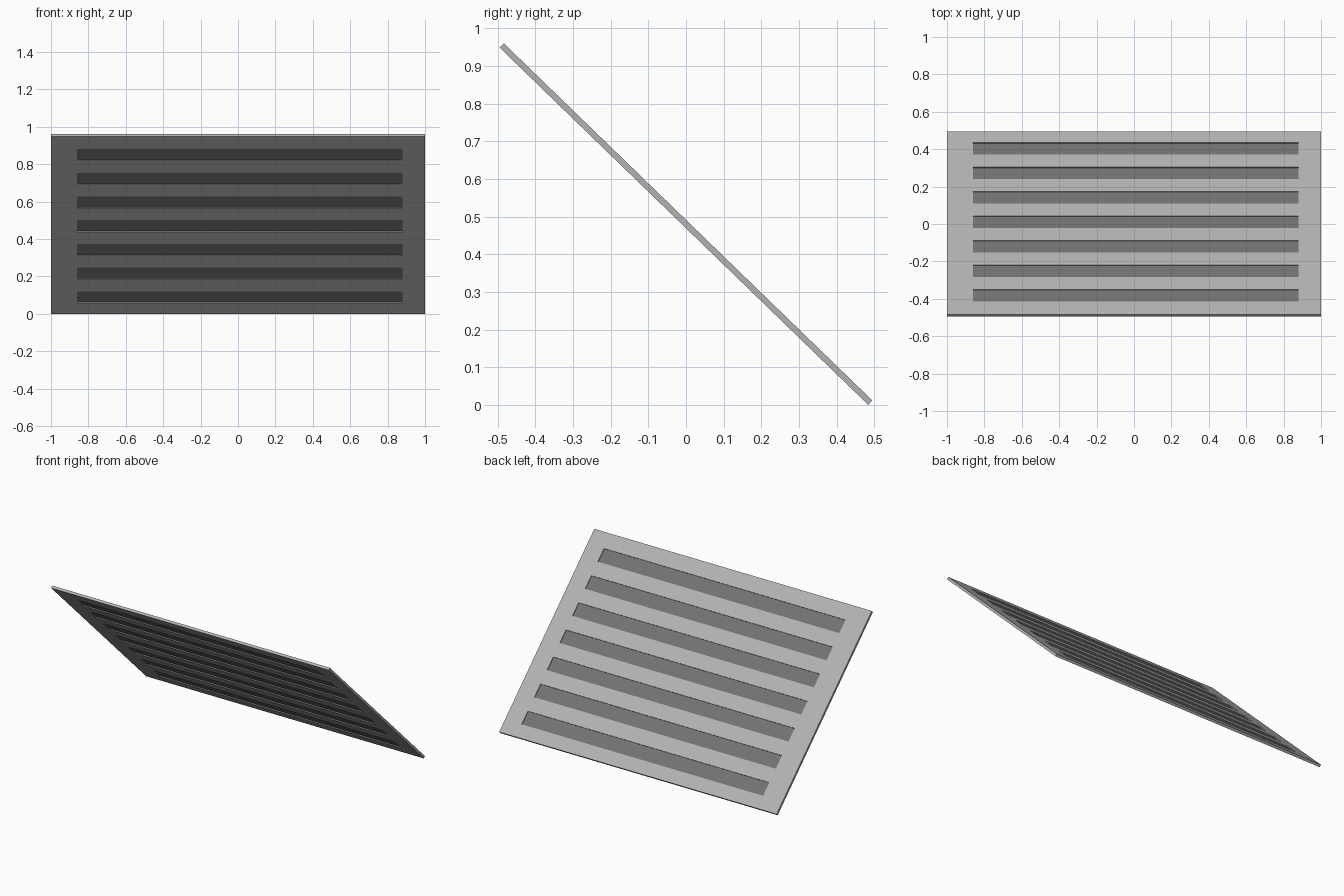
import bpy, bmesh, math

WIDTH, LENGTH, THICK = 2.0, 1.364, 0.016
TILT = math.radians(44.1)
SLOTS, PITCH, SLOT_W, SLOT_Y = 7, 0.182, 0.089, 0.007
SLOT_X = (-0.86, 0.88)
SLAT_THICK = 0.006

cube = bpy.data.objects.get("Cube")
if cube:
    bpy.data.objects.remove(cube)


def material(name, grey):
    m = bpy.data.materials.new(name)
    m.use_nodes = True
    colour = (grey, grey, grey, 1)
    m.diffuse_color = colour
    m.node_tree.nodes["Principled BSDF"].inputs["Base Color"].default_value = colour
    return m


def tilted_sheet(name, xs, ys, thick, mat, is_hole=lambda i, j: False):
    """Grid sheet with open cells, thickened and leaned back on its lower edge."""
    bm = bmesh.new()
    grid = [[bm.verts.new((x, y, 0)) for y in ys] for x in xs]
    for i in range(len(xs) - 1):
        for j in range(len(ys) - 1):
            if not is_hole(i, j):
                bm.faces.new((grid[i][j], grid[i + 1][j],
                              grid[i + 1][j + 1], grid[i][j + 1]))
    mesh = bpy.data.meshes.new(name)
    bm.to_mesh(mesh)
    bm.free()
    mesh.materials.append(mat)
    ob = bpy.data.objects.new(name, mesh)
    bpy.context.collection.objects.link(ob)
    solid = ob.modifiers.new("Thickness", 'SOLIDIFY')
    solid.thickness, solid.offset = thick, 0
    ob.rotation_euler.x = -TILT
    ob.location.z = (LENGTH * math.sin(TILT) + THICK * math.cos(TILT)) / 2
    return ob


light_grey = material("light grey", 0.45)
dark_grey = material("dark grey", 0.17)

# Slot edges along the slope
slots = []
for k in range(SLOTS):
    mid = SLOT_Y + (k - (SLOTS - 1) / 2) * PITCH
    slots.append((mid - SLOT_W / 2, mid + SLOT_W / 2))

# Slotted frame
ys = [-LENGTH / 2] + [y for s in slots for y in s] + [LENGTH / 2]
tilted_sheet("slotted_frame", (-WIDTH / 2, *SLOT_X, WIDTH / 2), ys, THICK,
             light_grey, lambda i, j: i == 1 and j % 2 == 1)

# Recessed dark slats filling the slots
for k, s in enumerate(slots):
    tilted_sheet(f"slat_{k + 1}", SLOT_X, s, SLAT_THICK, dark_grey)
